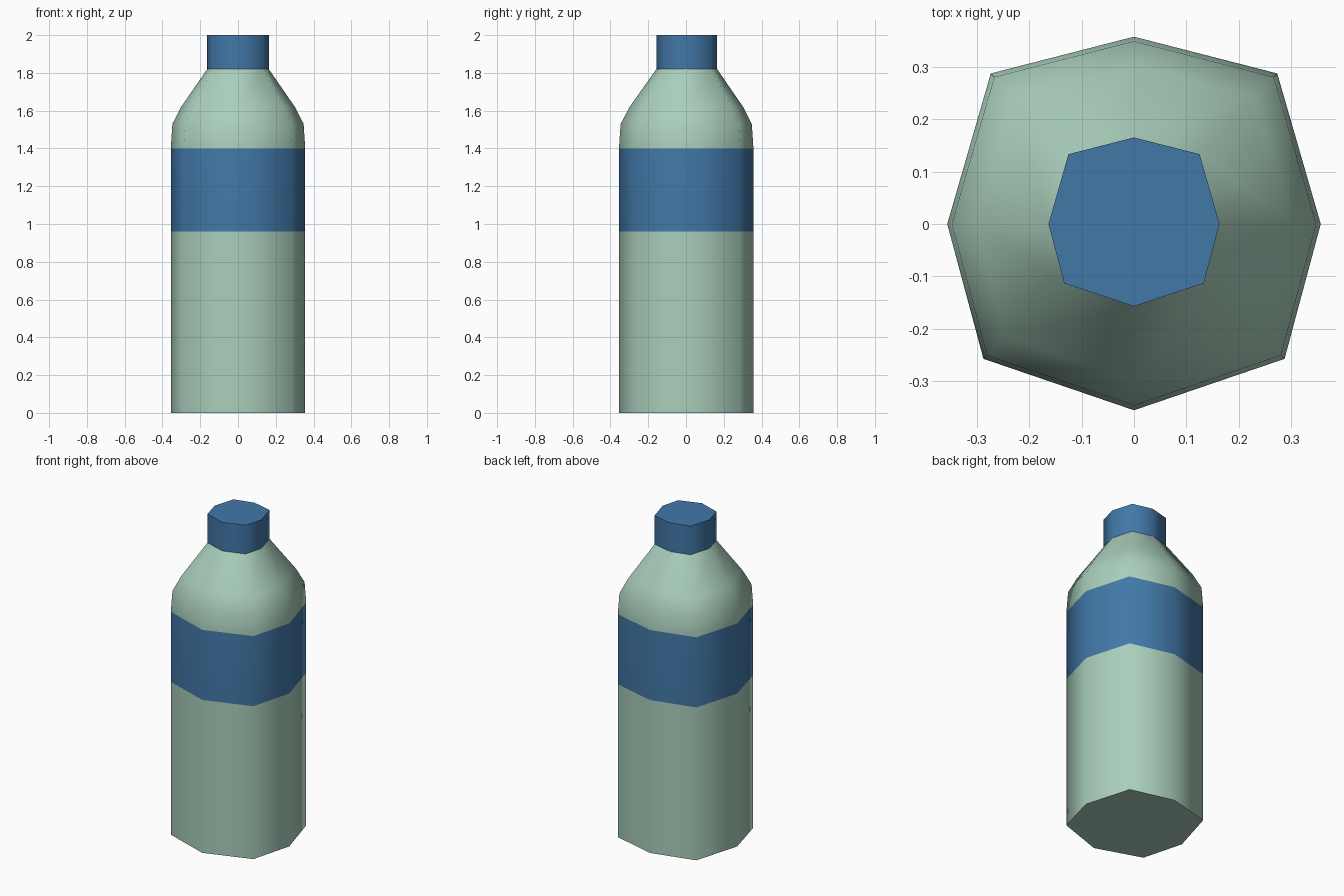
import bpy, bmesh, math

if "Cube" in bpy.data.objects:
    bpy.data.objects.remove(bpy.data.objects["Cube"])


def material(name, rgb):
    m = bpy.data.materials.new(name)
    m.diffuse_color = (*rgb, 1)
    m.use_nodes = True
    m.node_tree.nodes["Principled BSDF"].inputs["Base Color"].default_value = m.diffuse_color
    return m


green = material("pale_green", (0.40, 0.62, 0.50))
blue = material("label_blue", (0.054, 0.188, 0.39))

# slightly uneven eight-sided cross-sections: wide body and narrow neck
WIDE = [(0, .357), (-.273, .287), (-.356, 0), (-.287, -.257),
        (0, -.355), (.287, -.257), (.356, 0), (.273, .287)]
NARROW = [(0, .165), (-.125, .133), (-.163, 0), (-.133, -.113),
          (0, -.157), (.133, -.113), (.163, 0), (.125, .133)]


def loft(name, profile, mats, cap_bottom=False, cap_top=False, rule=None):
    """profile: (z, t) with t = 0 narrow section, t = 1 wide section"""
    bm = bmesh.new()
    rings = []
    for z, t in profile:
        rings.append([bm.verts.new((n[0] + (w[0] - n[0]) * t,
                                    n[1] + (w[1] - n[1]) * t, z))
                      for n, w in zip(NARROW, WIDE)])
    for a, b in zip(rings, rings[1:]):
        for i in range(8):
            j = (i + 1) % 8
            bm.faces.new((a[i], a[j], b[j], b[i]))
    if cap_bottom:
        bm.faces.new(rings[0][::-1])
    if cap_top:
        bm.faces.new(rings[-1])
    for f in bm.faces:
        f.smooth = True
        if rule:
            f.material_index = rule(f.calc_center_median().z)
    bm.normal_update()
    me = bpy.data.meshes.new(name)
    bm.to_mesh(me)
    bm.free()
    for m in mats:
        me.materials.append(m)
    me.set_sharp_from_angle(angle=math.radians(70))
    ob = bpy.data.objects.new(name, me)
    bpy.context.collection.objects.link(ob)
    return ob


# body with sloping shoulder; the label band is chosen by height
loft("bottle_body",
     [(0, 1), (.96, 1), (1.40, 1), (1.53, .955), (1.62, .715), (1.82, 0)],
     [green, blue], cap_bottom=True,
     rule=lambda z: 1 if .96 < z < 1.40 else 0)

# screw cap
loft("bottle_cap", [(1.82, 0), (2.0, 0)], [blue], cap_top=True)
